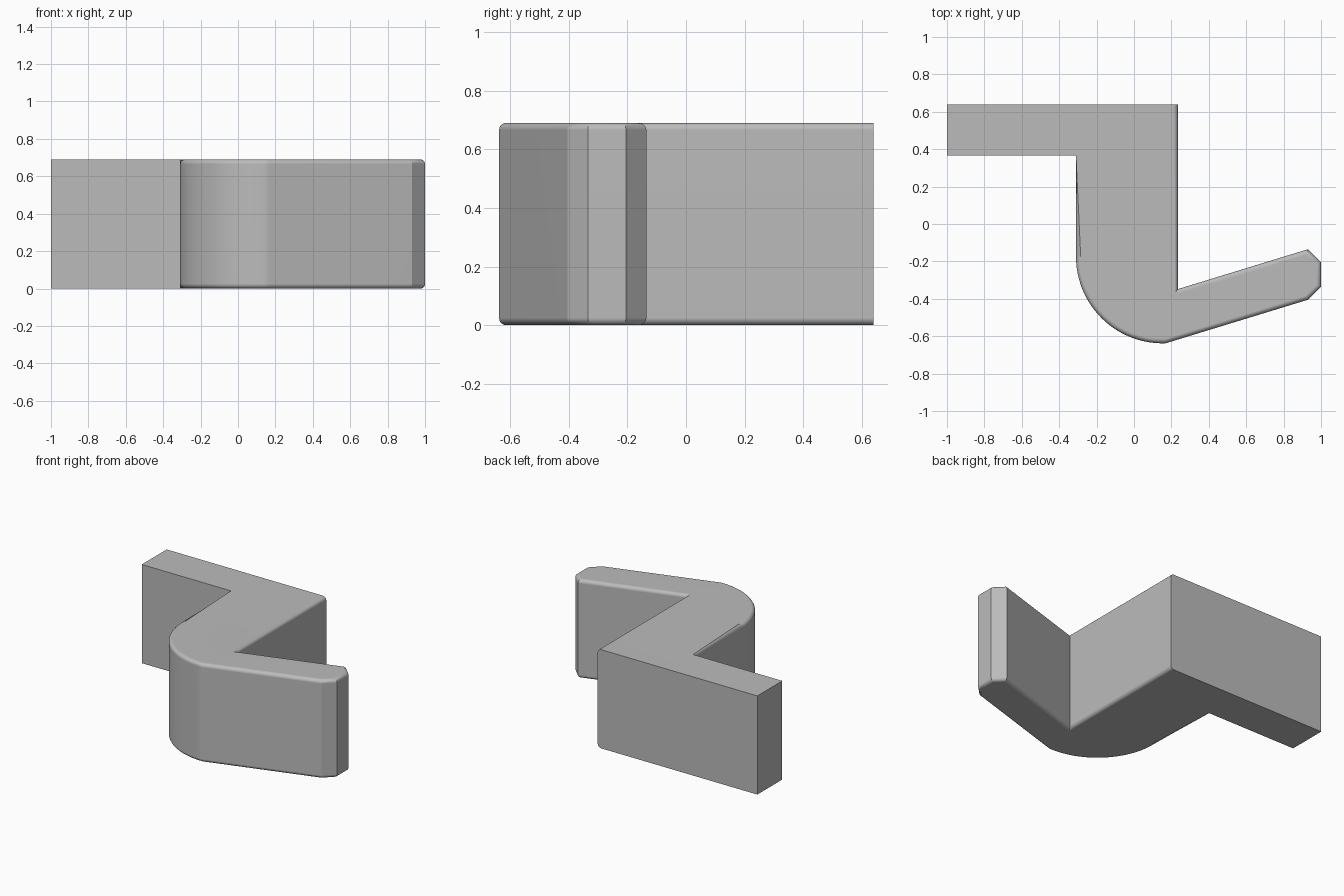
import bpy
import bmesh
from math import radians, cos, sin

cube = bpy.data.objects.get("Cube")
if cube:
    bpy.data.objects.remove(cube, do_unlink=True)

HEIGHT = 0.69
BACK = 0.64
ROUNDING = 0.025

# Single flat colour
grey = bpy.data.materials.new("light grey")
grey.use_nodes = True
color = (0.5, 0.5, 0.5, 1)
grey.diffuse_color = color
grey.node_tree.nodes["Principled BSDF"].inputs["Base Color"].default_value = color

# Outline seen from above: back plate, stem, rounded bend, angled arm
ARC_STEPS = 24
plate = [(0.235, BACK), (-1, BACK), (-1, 0.365), (-0.31, 0.365)]
bend = []
for i in range(ARC_STEPS + 1):
    a = radians(180 + 92 * i / ARC_STEPS)
    bend.append((0.153 + 0.463 * cos(a), -0.175 + 0.463 * sin(a)))
arm = [(0.93, -0.405), (1, -0.335), (1, -0.205), (0.93, -0.135), (0.235, -0.348)]
outline = plate + bend + arm

# Extrude the outline upward
bm = bmesh.new()
base = bm.faces.new([bm.verts.new((x, y, 0)) for x, y in outline])
top = bmesh.ops.extrude_face_region(bm, geom=[base])["geom"]
for v in top:
    if isinstance(v, bmesh.types.BMVert):
        v.co.z = HEIGHT
bmesh.ops.recalc_face_normals(bm, faces=bm.faces)


# Round the rim of the hook, leaving the back plate crisp
def on_hook_rim(edge):
    a, b = (v.co for v in edge.verts)
    mid = (a + b) / 2
    return abs(a.z - b.z) < 1e-5 and mid.y < BACK - 0.01 and mid.x > -0.32


bmesh.ops.bevel(bm, geom=[e for e in bm.edges if on_hook_rim(e)], offset=ROUNDING,
                offset_type='OFFSET', segments=5, profile=0.5,
                affect='EDGES', clamp_overlap=False)

mesh = bpy.data.meshes.new("hook_bracket")
bm.to_mesh(mesh)
bm.free()
mesh.materials.append(grey)
hook = bpy.data.objects.new("hook_bracket", mesh)
bpy.context.collection.objects.link(hook)

# Smooth the curves, keep corners sharp and large faces flat
bpy.ops.object.select_all(action='DESELECT')
hook.select_set(True)
bpy.context.view_layer.objects.active = hook
bpy.ops.object.shade_smooth_by_angle(angle=radians(22))
weighted = hook.modifiers.new("flat_faces", 'WEIGHTED_NORMAL')
weighted.keep_sharp = True
